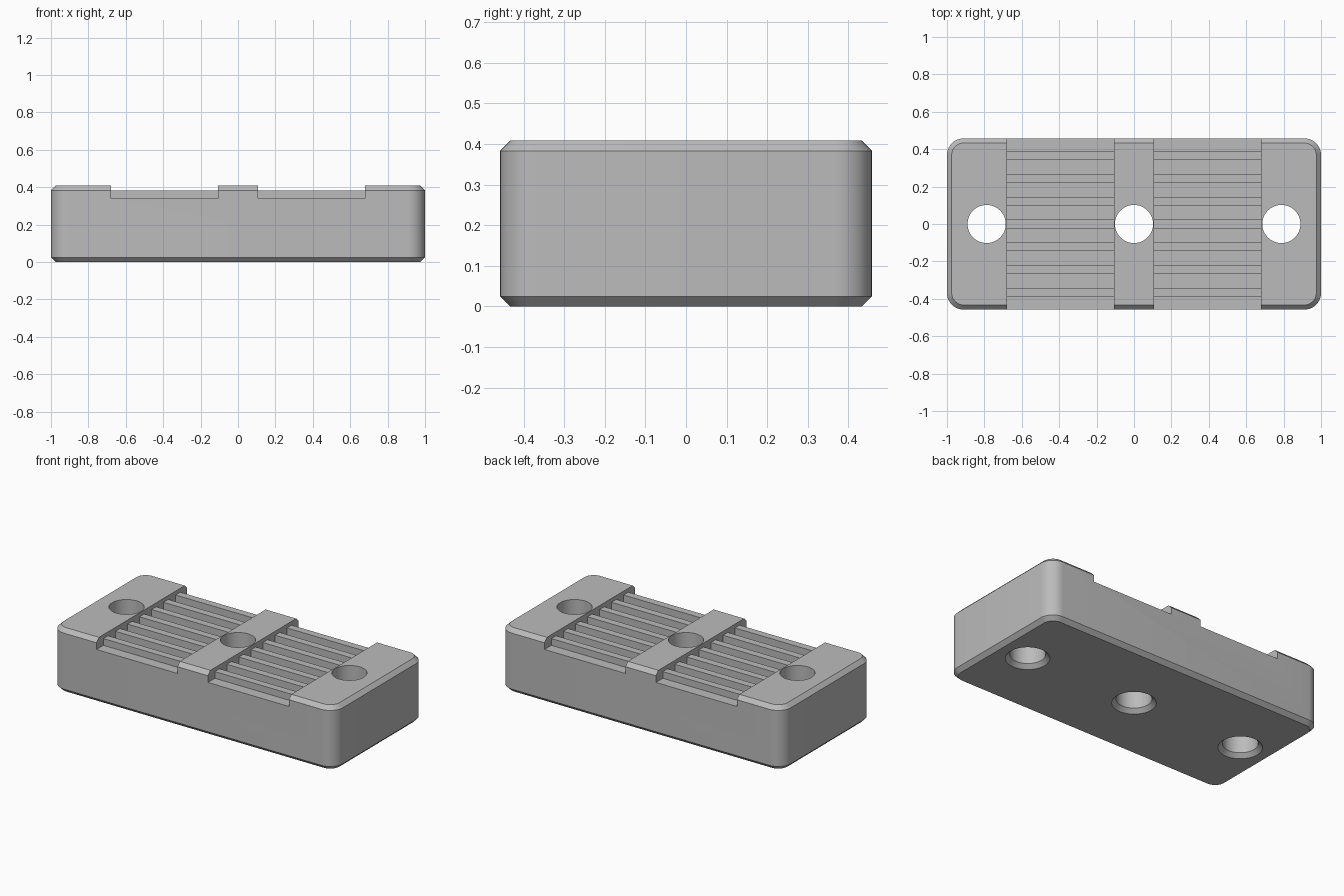
import bpy
import bmesh
from math import pi, cos, sin, radians

if "Cube" in bpy.data.objects:
    bpy.data.objects.remove(bpy.data.objects["Cube"], do_unlink=True)

HALF_X, HALF_Y, HEIGHT = 1.0, 0.458, 0.408
CORNER, CHAMFER = 0.09, 0.025
FLOOR, RIDGE_TOP = 0.34, 0.383
PITCH, RIDGE_HALF = 0.1215, 0.0235

grey = bpy.data.materials.new("plain grey")
grey.use_nodes = True
colour = (0.5, 0.5, 0.5, 1)
grey.diffuse_color = colour
grey.node_tree.nodes["Principled BSDF"].inputs["Base Color"].default_value = colour


def loft(name, rings):
    """Closed solid skinned through rings of equal point count."""
    bm = bmesh.new()
    loops = [[bm.verts.new(p) for p in ring] for ring in rings]
    for a, b in zip(loops, loops[1:]):
        for i in range(len(a)):
            j = (i + 1) % len(a)
            bm.faces.new((a[i], a[j], b[j], b[i]))
    bm.faces.new(loops[0][::-1])
    bm.faces.new(loops[-1])
    bmesh.ops.recalc_face_normals(bm, faces=bm.faces)
    mesh = bpy.data.meshes.new(name)
    bm.to_mesh(mesh)
    bm.free()
    mesh.materials.append(grey)
    obj = bpy.data.objects.new(name, mesh)
    bpy.context.collection.objects.link(obj)
    return obj


def rounded_ring(inset, z, steps=10):
    r = CORNER - inset
    ring = []
    for k, (sx, sy) in enumerate([(1, 1), (-1, 1), (-1, -1), (1, -1)]):
        for i in range(steps + 1):
            a = pi / 2 * (k + i / steps)
            ring.append((sx * (HALF_X - CORNER) + r * cos(a),
                         sy * (HALF_Y - CORNER) + r * sin(a), z))
    return ring


def circle(x, r, z, n=48):
    return [(x + r * cos(2 * pi * i / n), r * sin(2 * pi * i / n), z) for i in range(n)]


def cut(target, cutter):
    cutter.hide_render = True
    mod = target.modifiers.new("cut", "BOOLEAN")
    mod.operation, mod.solver, mod.object = "DIFFERENCE", "EXACT", cutter
    bpy.context.view_layer.objects.active = target
    bpy.ops.object.modifier_apply(modifier=mod.name)
    bpy.data.objects.remove(cutter, do_unlink=True)


# Rounded block, chamfered top and bottom
body = loft("clamp_block", [
    rounded_ring(CHAMFER, 0), rounded_ring(0, CHAMFER),
    rounded_ring(0, HEIGHT - CHAMFER), rounded_ring(CHAMFER, HEIGHT)])

# Two recesses whose comb profile leaves the ridges standing
comb = [(-0.6, 0.6), (-0.6, FLOOR)]
for k in range(-3, 4):
    left, right = k * PITCH - RIDGE_HALF, k * PITCH + RIDGE_HALF
    comb += [(left, FLOOR), (left, RIDGE_TOP), (right, RIDGE_TOP), (right, FLOOR)]
comb += [(0.6, FLOOR), (0.6, 0.6)]
for x0, x1 in ((-0.68, -0.108), (0.108, 0.68)):
    cut(body, loft("recess_cutter", [[(x, y, z) for y, z in comb] for x in (x0, x1)]))

# Three through holes, countersunk underneath
for x in (-0.788, 0, 0.788):
    cut(body, loft("hole_cutter", [
        circle(x, 0.152, -0.025), circle(x, 0.102, 0.025), circle(x, 0.102, 0.6)]))

bpy.ops.object.select_all(action="DESELECT")
body.select_set(True)
bpy.context.view_layer.objects.active = body
bpy.ops.object.shade_smooth_by_angle(angle=radians(30))
